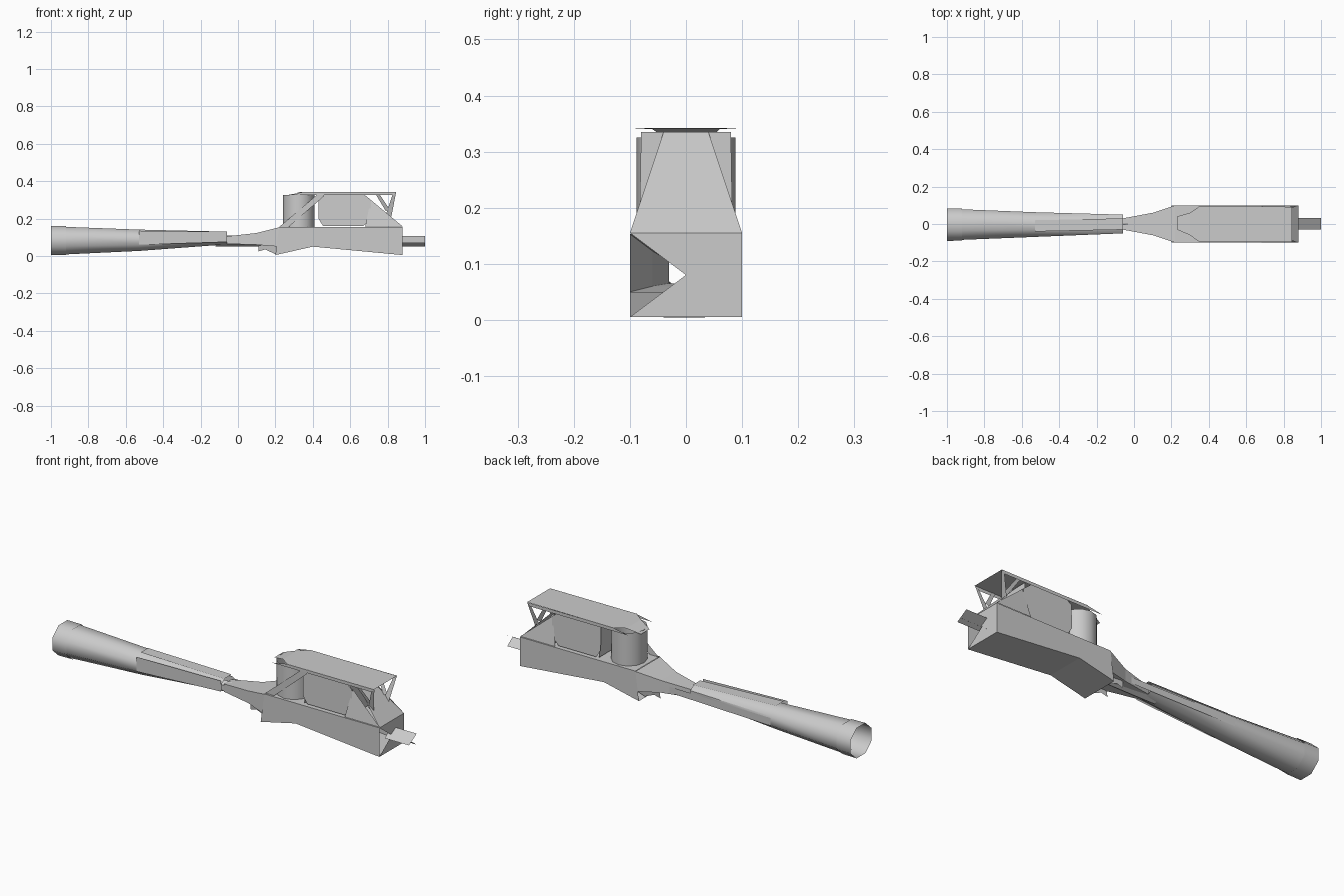
import bpy, math

if "Cube" in bpy.data.objects:
    bpy.data.objects.remove(bpy.data.objects["Cube"])

def mesh(name, verts, faces, smooth=False):
    me = bpy.data.meshes.new(name)
    me.from_pydata(verts, [], faces)
    me.update()
    ob = bpy.data.objects.new(name, me)
    bpy.context.collection.objects.link(ob)
    if smooth:
        bpy.context.view_layer.objects.active = ob
        ob.select_set(True)
        bpy.ops.object.shade_smooth_by_angle(angle=math.radians(50))
        ob.select_set(False)
    return ob

def tube(name, rings, sides=8):
    """Open tube along x; each ring is (x, y centre, z centre, y radius, z radius)."""
    v, f = [], []
    for x, cy, cz, ry, rz in rings:
        for i in range(sides):
            a = 2 * math.pi * (i + .5) / sides
            k = 1 / math.cos(math.pi / sides)
            v.append((x, cy + ry * math.cos(a) * k, cz + rz * math.sin(a) * k))
    for r in range(len(rings) - 1):
        for i in range(sides):
            j = (i + 1) % sides
            f.append((r*sides + i, r*sides + j, (r+1)*sides + j, (r+1)*sides + i))
    return mesh(name, v, f, True)

def panel(name, pts, y_bottom, y_top):
    """Flat xz panel; y leans linearly with height."""
    zs = [p[1] for p in pts]
    lo, hi = min(zs), max(zs)
    v = [(x, y_bottom + (y_top - y_bottom) * (z - lo) / (hi - lo), z) for x, z in pts]
    return mesh(name, v, [tuple(range(len(v)))])

def both_sides(name, pts, y_bottom, y_top):
    panel(name + "_front", pts, -y_bottom, -y_top)
    panel(name + "_back", pts, y_bottom, y_top)

# long flared barrel and its slightly larger end collar
tube("barrel", [(-.93, -.003, .082, .082, .074), (-.53, -.003, .084, .066, .057),
                (-.06, 0, .096, .05, .034)])
tube("barrel_collar", [(-1, -.003, .082, .087, .078), (-.92, -.003, .082, .086, .077)])

# raised barrel rails and inner rod
mesh("front_rail", [(-.53, -.073, .135), (-.06, -.055, .13), (-.06, -.055, .075), (-.53, -.073, .06)],
     [(0, 1, 2, 3)])
mesh("top_rail", [(-.53, -.04, .146), (-.06, -.03, .132), (-.06, .03, .132), (-.53, .02, .146)],
     [(0, 1, 2, 3)])
mesh("back_rail", [(-.53, .067, .1), (.14, .05, .1), (.14, .05, .07), (-.53, .067, .06)],
     [(0, 1, 2, 3)])
tube("neck_rod", [(-.12, 0, .08, .025, .025), (.25, 0, .08, .025, .025)], 6)

# wedge-shaped neck spreading into the body
ring = lambda x, y, a, b: [(x, -y, a), (x, y, a), (x, y, b), (x, -y, b)]
mesh("neck_wedge", ring(-.06, .03, .065, .105) + ring(.1, .06, .06, .123) + ring(.22, .1, .05, .153),
     [(r*4 + i, r*4 + (i+1) % 4, r*4 + 4 + (i+1) % 4, r*4 + 4 + i) for r in (0, 1) for i in range(4)])
both_sides("lower_fin", [(.11, .055), (.11, .025), (.145, .035), (.2, .01), (.28, .04), (.25, .08)], .05, .06)

# main body: arched underside, notched end wall
side = [(.2, .005), (.4, .05), (.88, .005), (.88, .155), (.22, .155)]
both_sides("body_wall", side, .1, .1)
v = [(x, y, z) for x, z in side for y in (-.1, .1)]
mesh("body_top_and_underside", v, [(0, 1, 3, 2), (2, 3, 5, 4), (6, 7, 9, 8)])
mesh("body_end", [(.88, -.1, .005), (.88, .1, .005), (.88, .1, .155), (.88, -.1, .155), (.88, 0, .08)],
     [(0, 1, 4), (1, 2, 4), (2, 3, 4)])

# end pin: two thin blades meeting in a V
mesh("end_pin", [(.86, -.03, .07), (1, -.03, .07), (1, .033, .107), (.86, .033, .107),
                 (.86, .033, .05), (1, .033, .05), (1, -.01, .082), (.86, -.01, .082)],
     [(0, 1, 2, 3), (7, 6, 5, 4)])

# upright drum at the neck end
n, dv = 12, []
for z in (.155, .325):
    dv += [(.325 + .085*math.cos(2*math.pi*i/n), .088*math.sin(2*math.pi*i/n), z) for i in range(n)]
mesh("drum", dv, [(i, (i+1) % n, n + (i+1) % n, n + i) for i in range(n)], True)

# top plate with tapered lip
mesh("top_plate", [(.35, -.097, .342), (.845, -.095, .342), (.845, .092, .342), (.35, .095, .342),
                   (.3, .06, .34), (.3, -.06, .34), (.23, -.03, .32), (.23, .04, .32)],
     [(0, 1, 2, 3, 4, 5), (5, 4, 7, 6)])
both_sides("plate_rim", [(.26, .325), (.35, .342), (.845, .342), (.83, .325)], .094, .094)

# middle chamber with bevelled lower corners
both_sides("chamber_wall", [(.43, .2), (.455, .16), (.67, .16), (.71, .2), (.71, .3), (.66, .34),
                            (.46, .34), (.43, .32)], .085, .08)
mesh("chamber_ends", [(x, y, z) for x in (.44, .70)
                      for y, z in ((-.083, .16), (.083, .16), (.08, .335), (-.08, .335))],
     [(0, 1, 2, 3), (4, 5, 6, 7)])

# sloping rear panel, cheek panels and struts holding the plate
mesh("rear_ramp", [(.70, -.04, .335), (.70, .04, .335), (.88, .1, .155), (.88, -.1, .155)], [(0, 1, 2, 3)])
both_sides("rear_cheek", [(.68, .158), (.88, .158), (.71, .3)], .098, .075)
both_sides("rear_strut", [(.845, .34), (.82, .21), (.79, .22), (.83, .34)], .06, .092)
both_sides("rear_brace", [(.73, .34), (.75, .34), (.81, .25), (.79, .24)], .06, .09)
panel("front_brace", [(.22, .155), (.27, .155), (.46, .32), (.46, .342), (.42, .325)], -.09, -.093)
